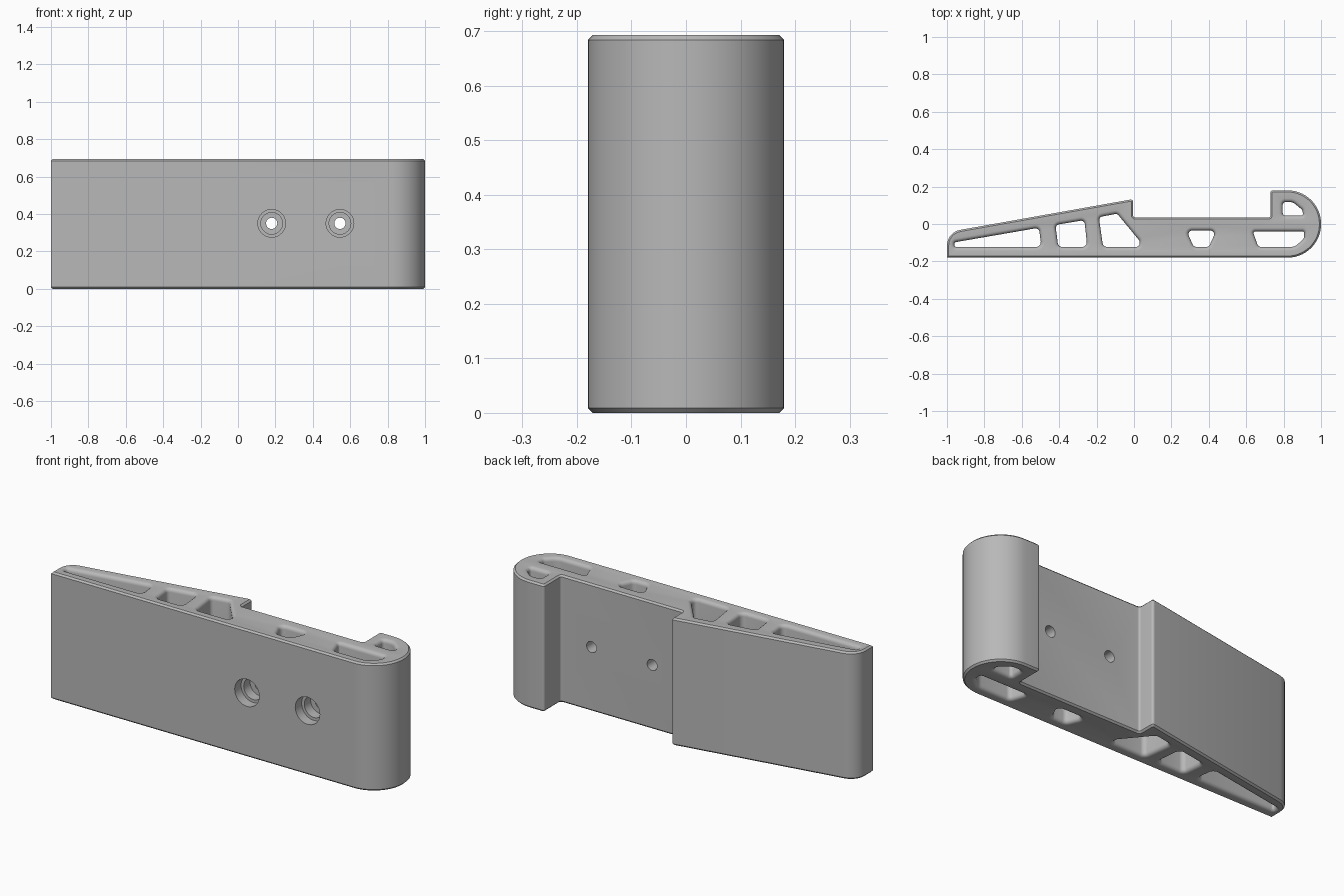
import bpy, bmesh, math
from mathutils import Vector

if "Cube" in bpy.data.objects:
    bpy.data.objects.remove(bpy.data.objects["Cube"])

H = 0.693       # height of the bar
RIM = 0.02      # rounding radius at the pocket mouths
EDGE = 0.009    # chamfer on the outer ends
FRONT, LEDGE = -0.18, 0.035   # y of the drilled flat faces

grey = bpy.data.materials.new("grey plastic")
grey.diffuse_color = (0.48, 0.48, 0.48, 1)
grey.use_nodes = True
grey.node_tree.nodes["Principled BSDF"].inputs["Base Color"].default_value = grey.diffuse_color


def rounded(corners, steps=6):
    """Counter-clockwise (x, y, radius) corners -> outline with arcs."""
    pts = []
    n = len(corners)
    for i, (x, y, r) in enumerate(corners):
        p = Vector((x, y))
        if r == 0:
            pts.append(p)
            continue
        a = (Vector(corners[i - 1][:2]) - p).normalized()
        b = (Vector(corners[(i + 1) % n][:2]) - p).normalized()
        half = math.acos(max(-1, min(1, a.dot(b)))) / 2
        centre = p + (a + b).normalized() * (r / math.sin(half))
        s = p + a * (r / math.tan(half)) - centre
        e = p + b * (r / math.tan(half)) - centre
        start = math.atan2(s.y, s.x)
        turn = math.atan2(s.x * e.y - s.y * e.x, s.dot(e))
        k = steps if r < 0.1 else 24
        for j in range(k + 1):
            t = start + turn * j / k
            pts.append(centre + Vector((math.cos(t), math.sin(t))) * r)
    return pts


def offset(pts, d):
    """Move a counter-clockwise outline outwards by d with mitred corners."""
    out = []
    for i, p in enumerate(pts):
        u = (p - pts[i - 1]).normalized()
        v = (pts[(i + 1) % len(pts)] - p).normalized()
        n1, n2 = Vector((u.y, -u.x)), Vector((v.y, -v.x))
        out.append(p + (n1 + n2) * (d / (1 + n1.dot(n2))))
    return out


bm = bmesh.new()
drilled = {FRONT: [], LEDGE: []}    # flat panels left open for the screw holes


def is_drilled(a, b):
    """Return the y of the drilled panel that edge a-b belongs to, if any."""
    if (a.co - b.co).length > 0.5:
        for y in drilled:
            if abs(a.co.y - y) < 1e-4 and abs(b.co.y - y) < 1e-4:
                return y
    return None


def bridge(rings):
    """Join a stack of equal vertex rings with quads."""
    n = len(rings[0])
    for lo, hi in zip(rings, rings[1:]):
        for i in range(n):
            j = (i + 1) % n
            quad = (lo[i], lo[j], hi[j], hi[i])
            y = is_drilled(lo[i], lo[j])
            if y is not None and is_drilled(hi[i], hi[j]) == y:
                drilled[y].append(quad)
            else:
                bm.faces.new(quad)


def wall(pts, levels):
    """Stack offset copies of an outline at (z, offset) levels."""
    rings = [[bm.verts.new((p.x, p.y, z)) for p in offset(pts, d)] for z, d in levels]
    bridge(rings)
    return rings


def fill(loops, normal):
    """Fill an outer loop, leaving the inner loops as holes."""
    edges = []
    for loop in loops:
        for a, b in zip(loop, list(loop[1:]) + [loop[0]]):
            edges.append(bm.edges.get((a, b)) or bm.edges.new((a, b)))
    bmesh.ops.triangle_fill(bm, use_beauty=True, use_dissolve=False,
                            edges=edges, normal=normal)


# Bar: wedge on the left, thin middle, round hook on the right
outline = rounded([
    (-1, FRONT, 0), (1, FRONT, 0.179), (1, 0.18, 0.179), (0.73, 0.18, 0.012),
    (0.73, LEDGE, 0.012), (-0.005, LEDGE, 0.012), (-0.005, 0.133, 0.012),
    (-1, -0.044, 0.085)])
stacks = [wall(outline, [(0, -EDGE), (EDGE, 0), (H - EDGE, 0), (H, -EDGE)])]

# Pockets running through the full height, with rounded mouths
pockets = [
    [(-0.96, -0.123, 0.01), (-0.495, -0.123, 0.025), (-0.508, -0.02, 0.022), (-0.96, -0.098, 0.01)],
    [(-0.405, -0.123, 0.025), (-0.25, -0.123, 0.025), (-0.265, 0.021, 0.02), (-0.42, -0.005, 0.02)],
    [(-0.165, -0.123, 0.025), (0.03, -0.123, 0.02), (0.03, -0.09, 0.02),
     (-0.09, 0.055, 0.02), (-0.188, 0.037, 0.02)],
    [(0.32, -0.123, 0.025), (0.4, -0.123, 0.025), (0.44, -0.035, 0.02), (0.28, -0.035, 0.02)],
    [(0.665, -0.123, 0.025), (0.86, -0.123, 0.06), (0.91, -0.075, 0.02),
     (0.91, -0.04, 0.01), (0.635, -0.04, 0.01)],
    [(0.795, 0.045, 0.015), (0.905, 0.045, 0.01), (0.9, 0.075, 0.02),
     (0.85, 0.117, 0.04), (0.795, 0.117, 0.015)]]
angles = [math.radians(a) for a in (0, 22.5, 45, 67.5, 90)]
mouth = [(RIM * (1 - math.cos(a)), RIM * (1 - math.sin(a))) for a in angles]
levels = mouth + [(H - z, d) for z, d in reversed(mouth)]
stacks += [wall(rounded(c), levels) for c in pockets]

# Two stepped screw holes from the front face to the ledge
holes = []
for x in (0.18, 0.545):
    rings = []
    for y, r in ((FRONT, 0.074), (-0.125, 0.074), (-0.125, 0.058),
                 (-0.07, 0.058), (-0.07, 0.03), (LEDGE, 0.03)):
        rings.append([bm.verts.new((x + r * math.cos(t), y, 0.35 + r * math.sin(t)))
                      for t in (2 * math.pi * i / 40 for i in range(40))])
    bridge(rings)
    holes.append(rings)

# End caps and drilled panels
fill([s[0] for s in stacks], (0, 0, -1))
fill([s[-1] for s in stacks], (0, 0, 1))
fill(drilled[FRONT] + [h[0] for h in holes], (0, -1, 0))
fill(drilled[LEDGE] + [h[-1] for h in holes], (0, 1, 0))

# Consistent outward normals
bm.normal_update()
bmesh.ops.recalc_face_normals(bm, faces=bm.faces[:])
if bm.calc_volume(signed=True) < 0:
    bmesh.ops.reverse_faces(bm, faces=bm.faces[:])

mesh = bpy.data.meshes.new("wedge_bar")
bm.to_mesh(mesh)
bm.free()
mesh.materials.append(grey)
bar = bpy.data.objects.new("wedge_bar", mesh)
bpy.context.scene.collection.objects.link(bar)

# Smooth arcs, crisp edges
bpy.context.view_layer.objects.active = bar
bar.select_set(True)
bpy.ops.object.shade_smooth_by_angle(angle=math.radians(30))
